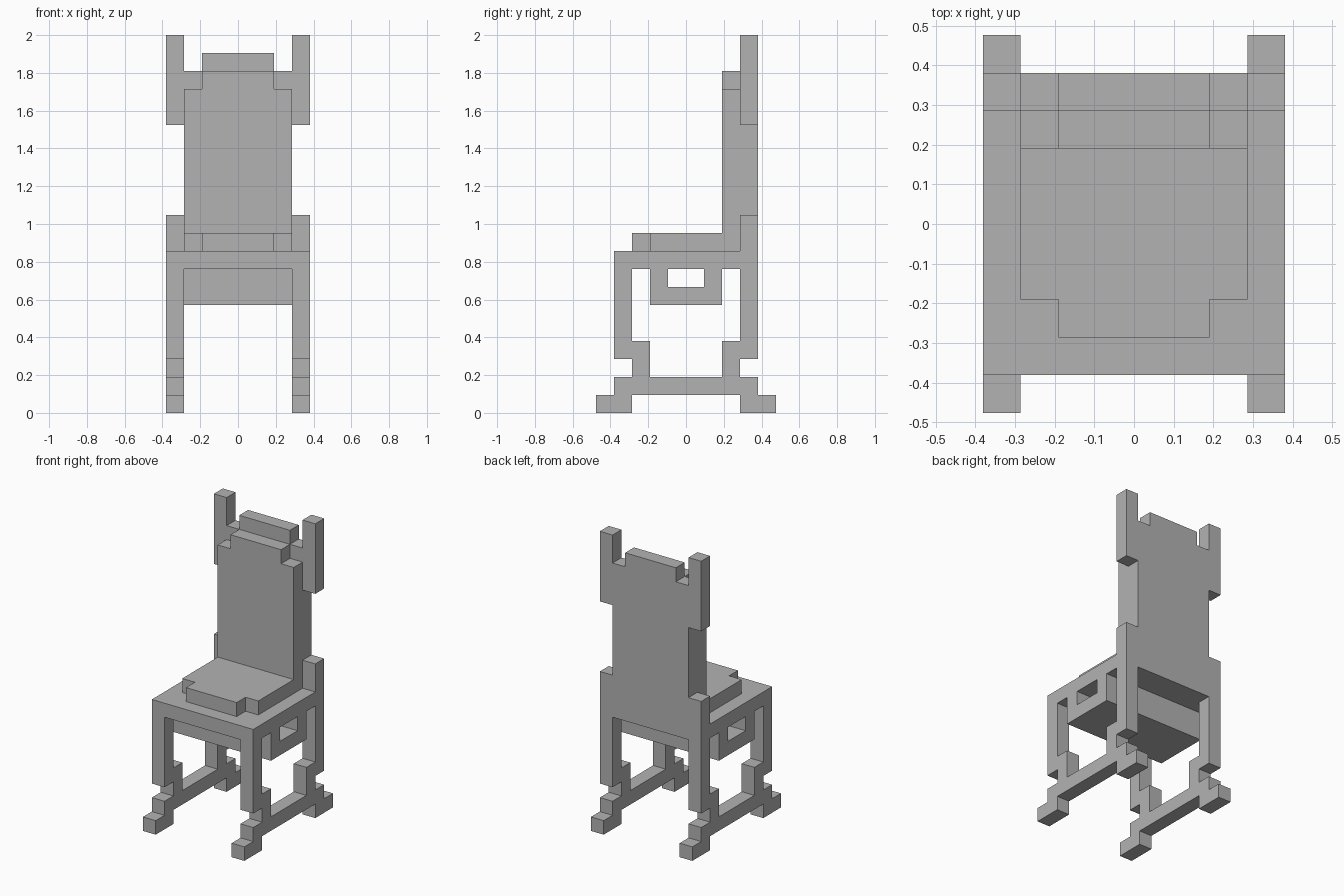
import bpy
import bmesh
from mathutils import Vector

cube = bpy.data.objects.get("Cube")
if cube:
    bpy.data.objects.remove(cube, do_unlink=True)

U = 2 / 21  # one block of the stepped design

grey = bpy.data.materials.new("plain grey")
grey.use_nodes = True
colour = (0.45, 0.45, 0.45, 1)
grey.diffuse_color = colour
grey.node_tree.nodes["Principled BSDF"].inputs["Base Color"].default_value = colour


def extrude(name, profile, axis, start, end):
    """Extrude a flat profile, in blocks, along the x, y or z axis."""
    place = {
        "x": lambda a, b, d: (d, a, b),
        "y": lambda a, b, d: (a, d, b),
        "z": lambda a, b, d: (a, b, d),
    }[axis]
    bm = bmesh.new()
    face = bm.faces.new([bm.verts.new(Vector(place(a, b, start)) * U) for a, b in profile])
    new = bmesh.ops.extrude_face_region(bm, geom=[face], use_keep_orig=True)["geom"]
    step = Vector(place(0, 0, end - start)) * U
    bmesh.ops.translate(bm, vec=step, verts=[v for v in new if isinstance(v, bmesh.types.BMVert)])
    bmesh.ops.recalc_face_normals(bm, faces=bm.faces)
    mesh = bpy.data.meshes.new(name)
    bm.to_mesh(mesh)
    bm.free()
    mesh.materials.append(grey)
    obj = bpy.data.objects.new(name, mesh)
    bpy.context.collection.objects.link(obj)
    return obj


def mirrored(half):
    """Close a half profile with its reflection in the first coordinate."""
    return half + [(-a, b) for a, b in reversed(half)]


# Side frames: stepped legs, feet and floor rail in one outline
foot = [(-4, 3), (-3, 3), (-3, 2), (-4, 2), (-4, 1), (-5, 1), (-5, 0), (-3, 0), (-3, 1)]
inner = [(3, 4), (2, 4), (2, 2)]
frame = [(-4, 8)] + mirrored(foot) + [(4, 11), (3, 11)] + mirrored(inner) + [(-3, 8)]
extrude("left_side_frame", frame, "x", 3, 4)
extrude("right_side_frame", frame, "x", -4, -3)

# Seat board and the open-ended tray beneath it
extrude("seat", mirrored([(4, 3), (4, -4)]), "z", 8, 9)
extrude("under_seat_tray", mirrored([(1, 7), (1, 8), (2, 8), (2, 6)]), "x", -4, 4)

# Seat cushion with notched front corners
extrude("seat_cushion", mirrored([(3, 2), (3, -2), (2, -2), (2, -3)]), "z", 9, 10)

# Backrest with corner posts and raised crest
back = [(3, 8), (3, 16), (4, 16), (4, 21), (3, 21), (3, 19), (2, 19), (2, 20)]
extrude("backrest", mirrored(back), "y", 3, 4)

# Back cushion with notched top corners
extrude("back_cushion", mirrored([(3, 9), (3, 18), (2, 18), (2, 19)]), "y", 2, 3)
